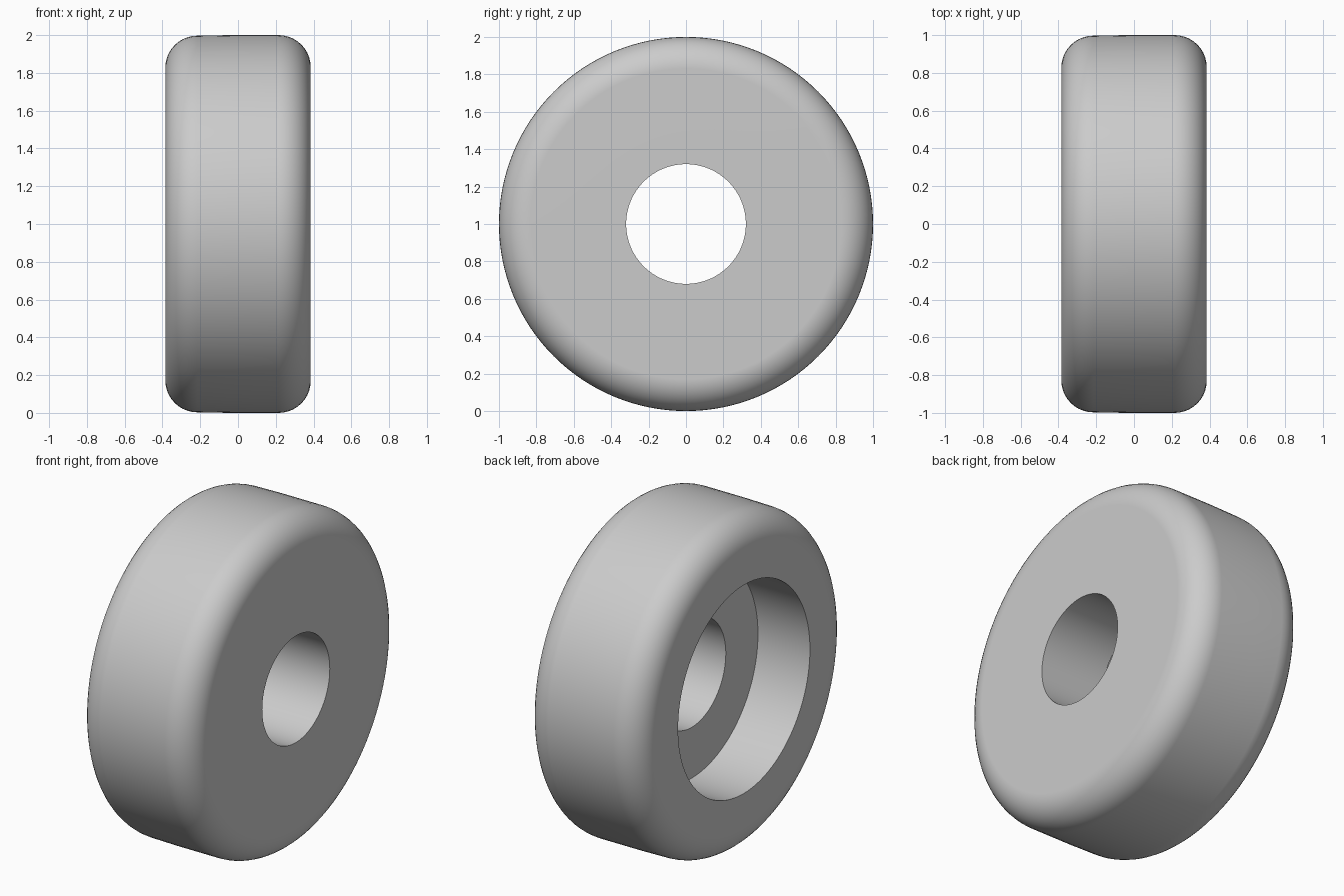
import bpy
import bmesh
import math
from mathutils import Vector

cube = bpy.data.objects.get("Cube")
if cube:
    bpy.data.objects.remove(cube, do_unlink=True)

SEGMENTS = 128
HALF_WIDTH = 0.385
OUTER = 1.0
FILLET = 0.17
BORE = 0.32
RECESS = 0.625
FLOOR_X = -0.04      # recess floor, in line with the tread seam
LEFT_TREAD = 0.997   # slight taper beside the seam


def fillet(cx, cr, start, end, steps=10):
    """Quarter-round points (x, radius) about a centre."""
    angles = [math.radians(start + (end - start) * i / steps) for i in range(steps + 1)]
    return [(cx + FILLET * math.cos(a), cr + FILLET * math.sin(a)) for a in angles]


# Closed half section of the wheel: x along the axle, then radius
section = [(FLOOR_X, RECESS), (FLOOR_X, BORE), (HALF_WIDTH, BORE)]
section += fillet(HALF_WIDTH - FILLET, OUTER - FILLET, 0, 90)
section += [(FLOOR_X, OUTER)]
section += fillet(-HALF_WIDTH + FILLET, LEFT_TREAD - FILLET, 90, 180)
section += [(-HALF_WIDTH, RECESS)]

# Revolve the section around the axle
bm = bmesh.new()
verts = [bm.verts.new((x, 0, r)) for x, r in section]
edges = [bm.edges.new((v, verts[(i + 1) % len(verts)])) for i, v in enumerate(verts)]
bmesh.ops.spin(bm, geom=verts + edges, cent=Vector(), axis=Vector((1, 0, 0)),
               angle=math.tau, steps=SEGMENTS, use_merge=False)
bmesh.ops.remove_doubles(bm, verts=bm.verts[:], dist=0.0001)
bmesh.ops.recalc_face_normals(bm, faces=bm.faces[:])
mesh = bpy.data.meshes.new("wheel")
bm.to_mesh(mesh)
bm.free()

wheel = bpy.data.objects.new("wheel", mesh)
wheel.location.z = OUTER
bpy.context.collection.objects.link(wheel)

# Plain grey finish
grey = bpy.data.materials.new("light_grey")
grey.use_nodes = True
colour = (0.6, 0.6, 0.6, 1)
grey.diffuse_color = colour
grey.node_tree.nodes["Principled BSDF"].inputs["Base Color"].default_value = colour
mesh.materials.append(grey)

# Smooth curves, crisp bore and recess edges, flat side faces
bpy.ops.object.select_all(action="DESELECT")
wheel.select_set(True)
bpy.context.view_layer.objects.active = wheel
bpy.ops.object.shade_smooth_by_angle(angle=math.radians(30))
weighted = wheel.modifiers.new("flat_sides", "WEIGHTED_NORMAL")
weighted.keep_sharp = True
